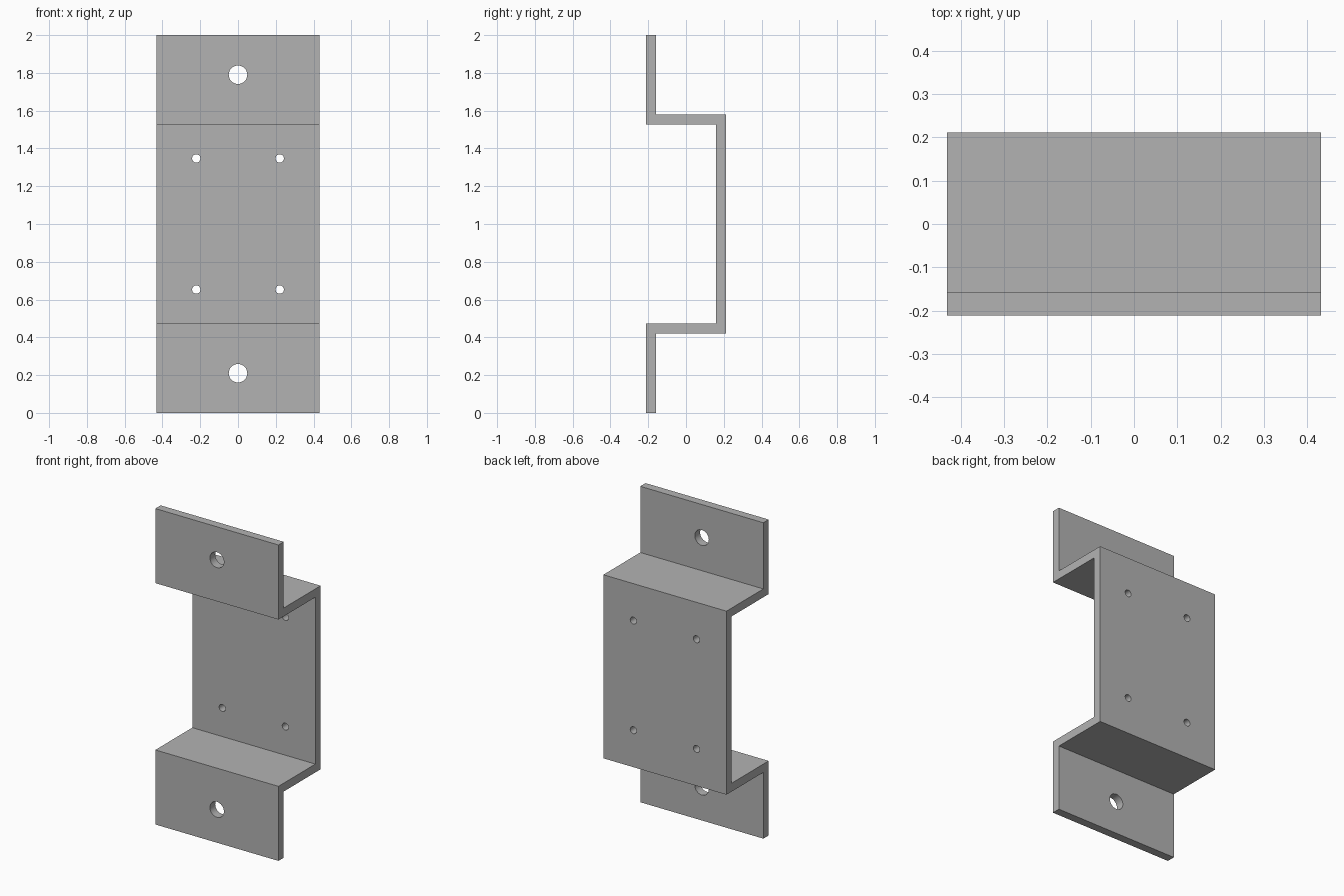
import bpy, bmesh, math
from mathutils import Matrix

cube = bpy.data.objects.get("Cube")
if cube:
    bpy.data.objects.remove(cube, do_unlink=True)

HALF_WIDTH, HALF_DEPTH, THICK = 0.431, 0.211, 0.053
MIDDLE = 1.0        # height of the mirror line
CHANNEL = 0.528     # half height of the channel opening
BIG_HOLE, SMALL_HOLE = 0.049, 0.022

steel = bpy.data.materials.new("plain_grey")
steel.use_nodes = True
grey = (0.45, 0.45, 0.45, 1)
steel.diffuse_color = grey
steel.node_tree.nodes["Principled BSDF"].inputs["Base Color"].default_value = grey


def make_object(name, bm):
    bmesh.ops.recalc_face_normals(bm, faces=bm.faces)
    mesh = bpy.data.meshes.new(name)
    bm.to_mesh(mesh)
    bm.free()
    mesh.materials.append(steel)
    obj = bpy.data.objects.new(name, mesh)
    bpy.context.collection.objects.link(obj)
    return obj


# Folded plate: upper half of the hat profile, mirrored, then extruded across
front, back = -HALF_DEPTH, HALF_DEPTH
outer = [(front, MIDDLE), (front, CHANNEL), (back - THICK, CHANNEL)]
inner = [(back, CHANNEL + THICK), (front + THICK, CHANNEL + THICK), (front + THICK, MIDDLE)]
upper = outer + inner
profile = outer + [(y, -z) for y, z in reversed(outer)]
profile += [(y, -z) for y, z in reversed(inner)] + inner
bm = bmesh.new()
sheet = bm.faces.new([bm.verts.new((-HALF_WIDTH, y, MIDDLE + z)) for y, z in profile])
grown = bmesh.ops.extrude_face_region(bm, geom=[sheet])["geom"]
moved = [v for v in grown if isinstance(v, bmesh.types.BMVert)]
bmesh.ops.translate(bm, verts=moved, vec=(2 * HALF_WIDTH, 0, 0))
bracket = make_object("mounting_bracket", bm)

# Drill pins: one large hole per flange, four small ones in the back plate
bm = bmesh.new()
turn = Matrix.Rotation(math.pi / 2, 4, "X")


def pin(x, y, z, radius):
    bmesh.ops.create_cone(bm, cap_ends=True, segments=32, radius1=radius, radius2=radius,
                          depth=THICK * 3, matrix=Matrix.Translation((x, y, z)) @ turn)


for side in (-1, 1):
    pin(0, front + THICK / 2, MIDDLE + side * 0.79, BIG_HOLE)
    for x in (-0.221, 0.221):
        pin(x, back - THICK / 2, MIDDLE + side * 0.347, SMALL_HOLE)
pins = make_object("drill_pins", bm)
pins.hide_render = True

# Cut the holes and keep folds sharp
cut = bracket.modifiers.new("holes", "BOOLEAN")
cut.operation = "DIFFERENCE"
cut.solver = "EXACT"
cut.object = pins
bpy.ops.object.select_all(action="DESELECT")
bracket.select_set(True)
bpy.context.view_layer.objects.active = bracket
bpy.ops.object.modifier_apply(modifier=cut.name)
bpy.data.objects.remove(pins, do_unlink=True)
bpy.ops.object.shade_smooth_by_angle(angle=math.radians(30))
